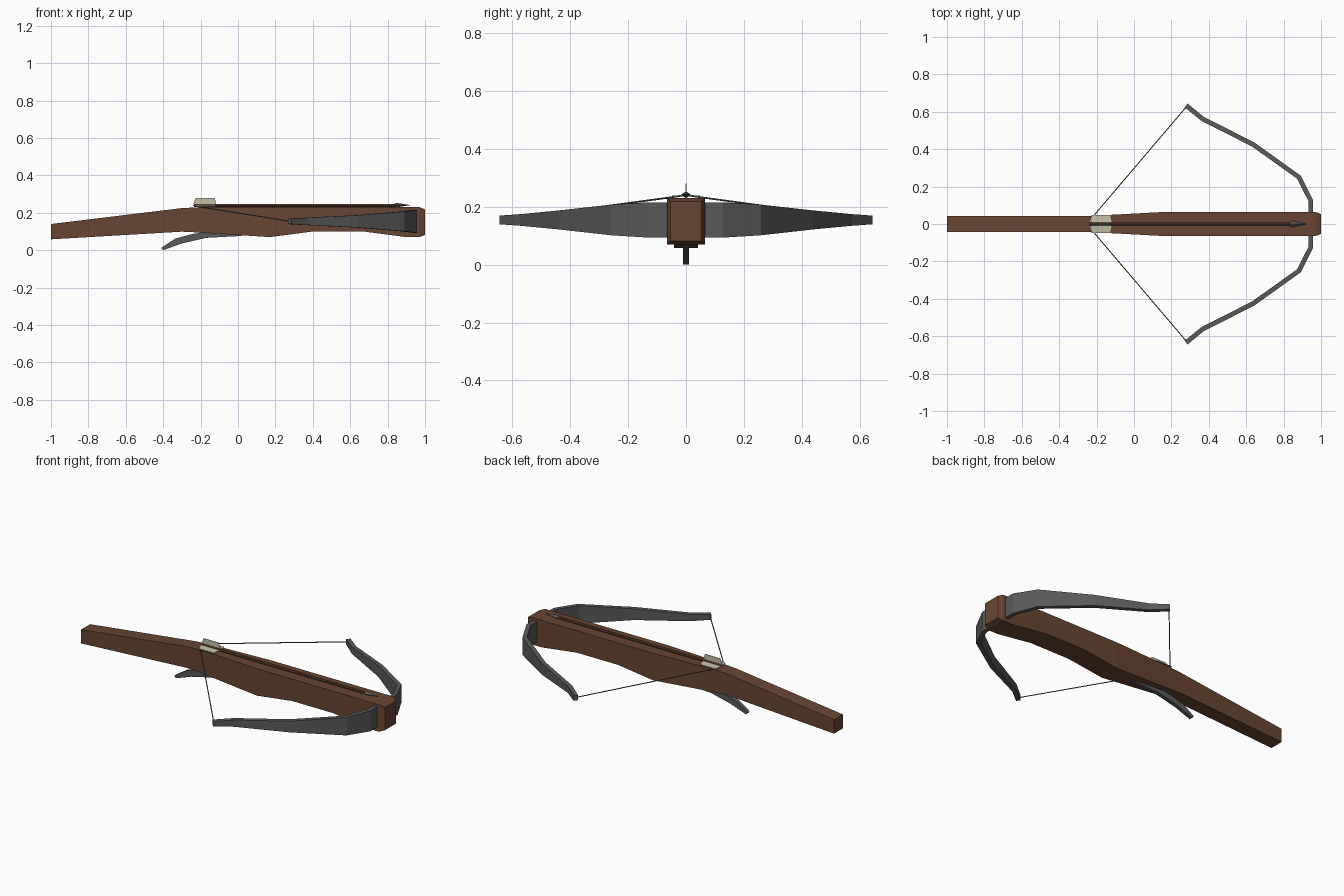
import bpy, bmesh
from mathutils import Vector

if "Cube" in bpy.data.objects:
    bpy.data.objects.remove(bpy.data.objects["Cube"])


def material(name, rgb):
    m = bpy.data.materials.new(name)
    m.diffuse_color = (*rgb, 1)
    m.use_nodes = True
    m.node_tree.nodes["Principled BSDF"].inputs["Base Color"].default_value = m.diffuse_color
    return m


wood = material("wood", (0.14, 0.06, 0.032))
steel = material("steel", (0.1, 0.1, 0.1))
cord = material("cord", (0.12, 0.1, 0.07))
feather = material("feather", (0.55, 0.51, 0.38))


def finish(name, bm, mat):
    bmesh.ops.recalc_face_normals(bm, faces=bm.faces)
    me = bpy.data.meshes.new(name)
    bm.to_mesh(me)
    bm.free()
    me.materials.append(mat)
    ob = bpy.data.objects.new(name, me)
    bpy.context.collection.objects.link(ob)
    return ob


def loft(name, rings, mat):
    """Skin a list of equal-sized point rings and cap both ends."""
    bm = bmesh.new()
    rows = [[bm.verts.new(p) for p in r] for r in rings]
    n = len(rows[0])
    for a, b in zip(rows, rows[1:]):
        for i in range(n):
            j = (i + 1) % n
            bm.faces.new((a[i], a[j], b[j], b[i]))
    bm.faces.new(rows[0])
    bm.faces.new(rows[-1])
    return finish(name, bm, mat)


def rod(name, points, radius, mat, sides=6):
    """Straight round segments between successive points."""
    bm = bmesh.new()
    for a, b in zip(points, points[1:]):
        a, b = Vector(a), Vector(b)
        d = b - a
        mx = d.to_track_quat('Z', 'Y').to_matrix().to_4x4()
        mx.translation = (a + b) / 2
        bmesh.ops.create_cone(bm, cap_ends=True, segments=sides, radius1=radius,
                              radius2=radius, depth=d.length, matrix=mx)
    return finish(name, bm, mat)


# stock: x, half width, bottom, top
stations = [(-1, .042, .058, .14), (-.3, .042, .099, .225), (-.2, .045, .094, .23),
            (.17, .065, .07, .23), (.4, .065, .1, .23), (.67, .065, .1, .23),
            (.9, .065, .07, .23), (.97, .065, .07, .23), (1, .053, .082, .218)]
loft("stock", [[(x, -w, b), (x, w, b), (x, w, t), (x, -w, t)]
               for x, w, b, t in stations], wood)

# bow limbs: x, y, half height along one side, mirrored to the other
side = [(.945, .125, .061), (.882, .25, .053), (.636, .426, .033),
        (.367, .562, .02), (.279, .634, .015)]
path = [(x, -y, h) for x, y, h in reversed(side)] + side
rings = []
for i, (x, y, h) in enumerate(path):
    p = Vector((x, y))
    steps = [(Vector(path[k + 1][:2]) - Vector(path[k][:2])).normalized()
             for k in (i - 1, i) if 0 <= k < len(path) - 1]
    t = sum(steps, Vector((0, 0))).normalized()
    n = Vector((t.y, -t.x)) * .0125
    o, q = p + n, p - n
    zc = .154
    rings.append([(o.x, o.y, zc - h), (o.x, o.y, zc + h),
                  (q.x, q.y, zc + h), (q.x, q.y, zc - h)])
loft("bow_limbs", rings, steel)

# drawn string
rod("bow_string", [(.283, -.63, .154), (-.215, -.045, .233), (-.235, 0, .24),
                   (-.215, .045, .233), (.283, .63, .154)], .003, cord)

# trigger lever
lever = [(-.39, .004), (-.3, .036), (-.17, .066), (.02, .076), (.02, .1),
         (-.17, .1), (-.25, .085), (-.335, .062), (-.375, .036), (-.41, .013)]
lever[0] = (-.4, 0)
loft("trigger_lever", [[(x, y, z) for x, z in lever] for y in (-.011, .011)], steel)

# bolt shaft and head
rod("bolt_shaft", [(-.235, 0, .24), (.86, 0, .24)], .008, wood, 8)
loft("bolt_head", [[(x, -r, .241), (x, 0, .241 - r * .7), (x, r, .241), (x, 0, .241 + r * .7)]
                   for x, r in ((.835, .01), (.845, .017), (.92, .001))], steel)

# bolt vanes: one upright and two sideways
for name, d, n in (("top_vane", Vector((0, 0, 1)), Vector((0, 1, 0))),
                   ("left_vane", Vector((0, 1.2, -.1)), Vector((0, 0, 1))),
                   ("right_vane", Vector((0, -1.2, -.1)), Vector((0, 0, 1)))):
    shape = [(-.24, .003), (-.225, .04), (-.125, .04), (-.115, .003)]
    base = Vector((0, 0, .24))
    loft(name, [[base + Vector((x, 0, 0)) + d * r + n * s for x, r in shape]
                for s in (-.0015, .0015)], feather)
